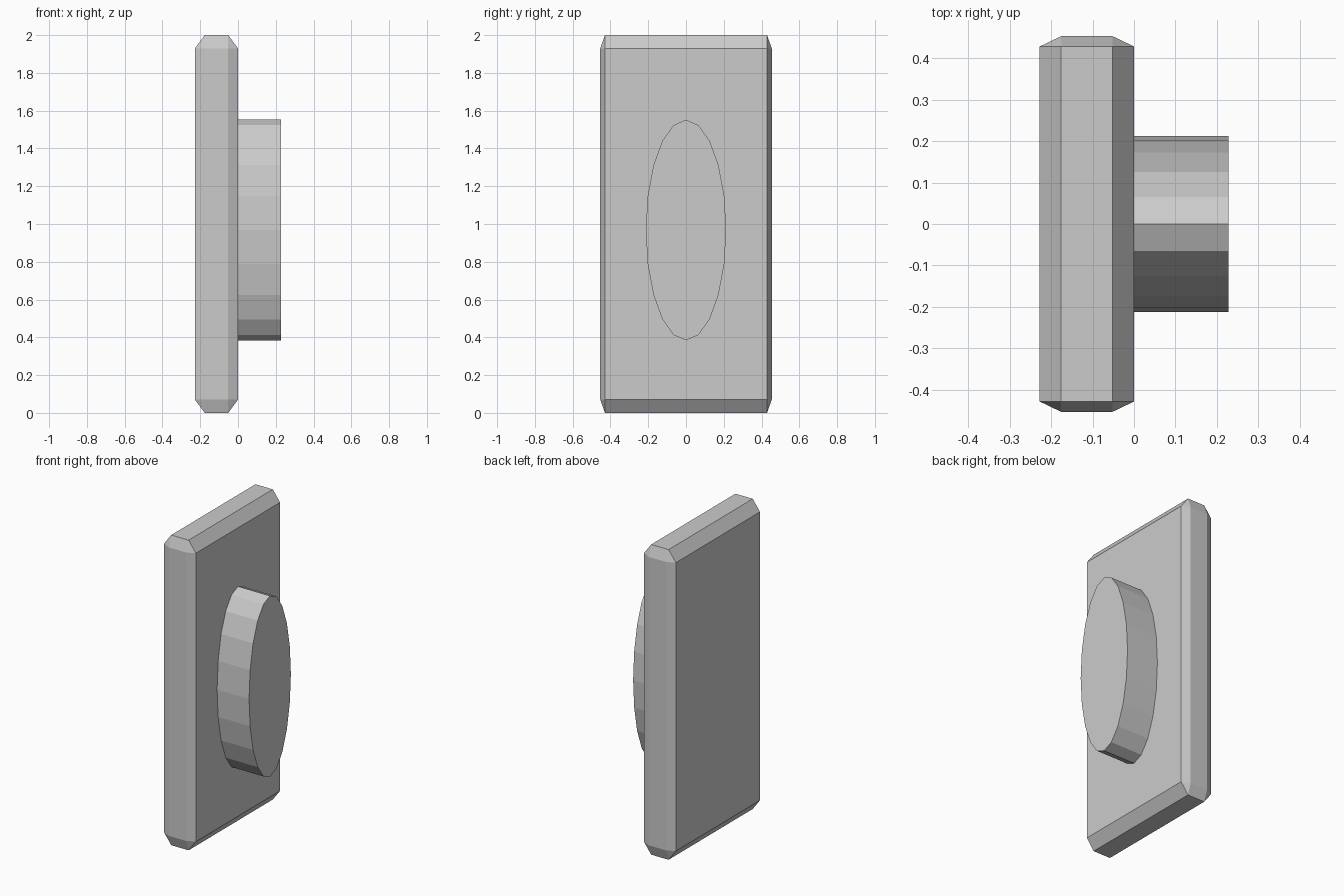
import bpy, bmesh
from math import pi
from mathutils import Matrix
from itertools import product

if "Cube" in bpy.data.objects:
    bpy.data.objects.remove(bpy.data.objects["Cube"])


def finish(bm, name):
    bmesh.ops.recalc_face_normals(bm, faces=bm.faces)
    mesh = bpy.data.meshes.new(name)
    bm.to_mesh(mesh)
    bm.free()
    obj = bpy.data.objects.new(name, mesh)
    bpy.context.collection.objects.link(obj)
    return obj


# Back plate: box with chamfers of a different size along each axis
half = (0.114, 0.454, 1.0)
cut = (0.052, 0.025, 0.07)
centre = (-0.114, 0.0, 1.0)
bm = bmesh.new()
for signs in product((-1, 1), repeat=3):
    for full in range(3):
        bm.verts.new([centre[i] + signs[i] * (half[i] - (0 if i == full else cut[i]))
                      for i in range(3)])
bmesh.ops.convex_hull(bm, input=bm.verts)
bmesh.ops.dissolve_limit(bm, angle_limit=0.01, verts=bm.verts, edges=bm.edges)
finish(bm, "back_plate")

# Oval button: 20-sided cylinder lying along x, stretched in z
bm = bmesh.new()
bmesh.ops.create_cone(bm, cap_ends=True, segments=20, radius1=1, radius2=1, depth=1,
                      matrix=Matrix.Translation((0.114, 0, 0.968))
                      @ Matrix.Diagonal((0.228, 0.213, 0.584, 1))
                      @ Matrix.Rotation(pi / 2, 4, 'Y'))
finish(bm, "oval_button")
